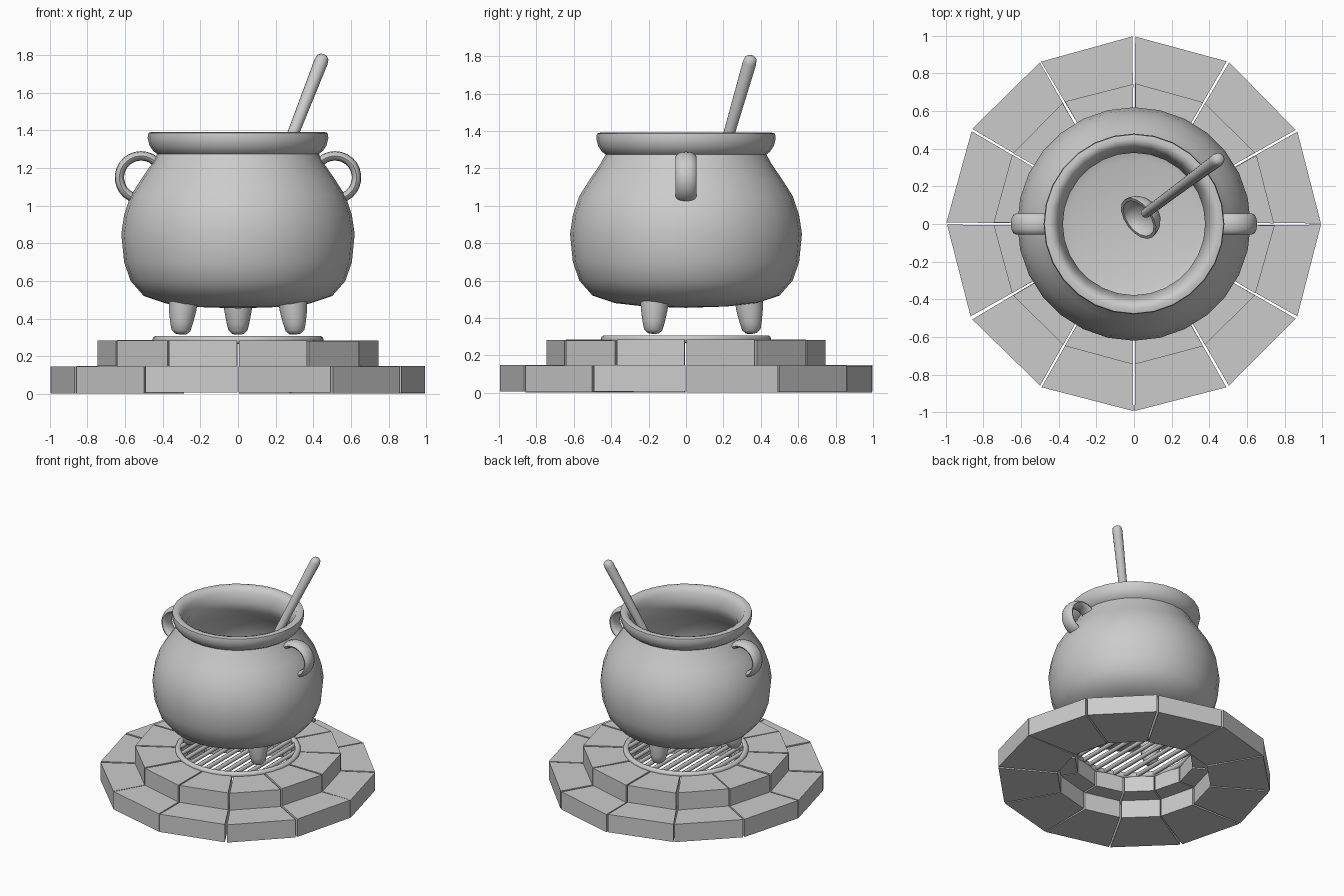
import bpy, bmesh, math, random
from mathutils import Vector, Matrix

if "Cube" in bpy.data.objects:
    bpy.data.objects.remove(bpy.data.objects["Cube"])

random.seed(4)


def finish(name, bm, smooth=40):
    bmesh.ops.remove_doubles(bm, verts=bm.verts, dist=1e-5)
    bmesh.ops.recalc_face_normals(bm, faces=bm.faces)
    me = bpy.data.meshes.new(name)
    bm.to_mesh(me)
    bm.free()
    ob = bpy.data.objects.new(name, me)
    bpy.context.collection.objects.link(ob)
    if smooth:
        bpy.ops.object.select_all(action='DESELECT')
        ob.select_set(True)
        bpy.context.view_layer.objects.active = ob
        bpy.ops.object.shade_smooth_by_angle(angle=math.radians(smooth))
    return ob


def lathe(name, profile, seg, matrix=None, smooth=40):
    """Spin an (r, z) profile about z."""
    bm = bmesh.new()
    vs = [bm.verts.new((r, 0, z)) for r, z in profile]
    es = [bm.edges.new(p) for p in zip(vs, vs[1:])]
    bmesh.ops.spin(bm, geom=vs + es, axis=(0, 0, 1), cent=(0, 0, 0),
                   angle=2 * math.pi, steps=seg, use_duplicate=False)
    if matrix:
        bm.transform(matrix)
    return finish(name, bm, smooth)


def aligned(origin, axis):
    return Matrix.Translation(origin) @ Vector((0, 0, 1)).rotation_difference(axis).to_matrix().to_4x4()


# Stone tiers: twelve slightly uneven wedge blocks each
def stone_tier(name, r_in, r_out, z0, z1):
    for i in range(12):
        bm = bmesh.new()
        gap = 0.006
        corners = []
        for r, k in ((r_in, 0), (r_out, 0), (r_out, 1), (r_in, 1)):
            a = math.radians(30 * (i + k))
            g = gap if k == 0 else -gap
            corners.append(Vector((r * math.cos(a) - g * math.sin(a),
                                   r * math.sin(a) + g * math.cos(a), 0)))
        dz = random.uniform(-0.003, 0.003)
        lo = [bm.verts.new(c + Vector((0, 0, z0 + dz))) for c in corners]
        hi = [bm.verts.new(c + Vector((0, 0, z1 + dz))) for c in corners]
        bm.faces.new(lo[::-1])
        bm.faces.new(hi)
        for j in range(4):
            k = (j + 1) % 4
            bm.faces.new((lo[j], lo[k], hi[k], hi[j]))
        mid = sum(corners, Vector()) / 4
        turn = Matrix.Rotation(math.radians(random.uniform(-0.8, 0.8)), 4, 'Z')
        bm.transform(Matrix.Translation(mid) @ turn @ Matrix.Translation(-mid))
        finish(f"{name}_{i + 1}", bm, 0)


stone_tier("lower_stone", 0.56, 0.995, 0.005, 0.147)
stone_tier("upper_stone", 0.43, 0.745, 0.145, 0.283)

# Fire grate: round rim and parallel bars
bpy.ops.mesh.primitive_torus_add(major_radius=0.433, minor_radius=0.022, major_segments=36,
                                 minor_segments=10, location=(0, 0, 0.287))
bpy.context.object.name = "grate_rim"
bpy.ops.object.shade_smooth()
for i in range(-5, 6):
    x = i * 0.073
    half = math.sqrt(0.433 ** 2 - x * x)
    lathe(f"grate_bar_{i + 6}", [(0, -half), (0.016, -half), (0.016, half), (0, half)], 8,
          aligned(Vector((x, 0, 0.287)), Vector((0, 1, 0))), 50)

# Pot: outer wall, rolled lip and hollow inside
pot = [(0, 0.455), (0.22, 0.462), (0.38, 0.48), (0.5, 0.52), (0.57, 0.6), (0.605, 0.7),
       (0.62, 0.85), (0.605, 0.95), (0.572, 1.05), (0.515, 1.14), (0.46, 1.22), (0.43, 1.275),
       (0.45, 1.29), (0.47, 1.32), (0.48, 1.36), (0.476, 1.387), (0.45, 1.393), (0.422, 1.383),
       (0.405, 1.35), (0.378, 1.28), (0.41, 1.2), (0.465, 1.12), (0.525, 1.03), (0.56, 0.93),
       (0.57, 0.83), (0.55, 0.7), (0.51, 0.61), (0.44, 0.555), (0.34, 0.525), (0, 0.508)]
lathe("pot", pot, 28, smooth=60)

# Three stubby feet
for i in range(3):
    a = math.radians(90 + 120 * i)
    out = Vector((math.cos(a), math.sin(a), 0))
    m = aligned(out * 0.352 + Vector((0, 0, 0.315)), Vector((0, 0, 1)) - out * 0.09)
    lathe(f"foot_{i + 1}", [(0, 0), (0.03, 0.004), (0.05, 0.022), (0.061, 0.065),
                            (0.073, 0.13), (0.078, 0.19), (0, 0.19)], 14, m, 60)

# Side handles: flattened ring arcs
for side, sx in (("left", -1), ("right", 1)):
    bm = bmesh.new()
    rings = []
    for i in range(17):
        a = math.radians(145 - 222 * i / 16)
        ring = []
        for j in range(12):
            t = 2 * math.pi * j / 12
            r = 0.115 + 0.025 * math.cos(t)
            ring.append(bm.verts.new((sx * (0.515 + r * math.cos(a)),
                                      0.055 * math.sin(t), 1.15 + r * math.sin(a))))
        rings.append(ring)
    for p, q in zip(rings, rings[1:]):
        for j in range(12):
            k = (j + 1) % 12
            bm.faces.new((p[j], p[k], q[k], q[j]))
    bm.faces.new(rings[0])
    bm.faces.new(rings[-1])
    finish(f"{side}_handle", bm, 60)

# Spoon handle leaning against the rim
tip = Vector((0.455, 0.35, 1.8))
u = Vector((0.39, 0.29, 1)).normalized()
L = 1.12
lathe("spoon_handle", [(0, -L), (0.026, -L), (0.03, -0.5), (0.037, -0.04),
                       (0.032, -0.012), (0.018, 0), (0, 0)], 14, aligned(tip, u), 60)

# Spoon bowl: hollow half ellipsoid facing away from the handle lean
side = Vector((0, 0, 1)).cross(u).normalized()
n = u.cross(side).normalized()
if n.z < 0:
    n, side = -n, -side
arc = [math.radians(d) for d in range(0, 91, 15)]
bowl = [(math.sin(t), -math.cos(t)) for t in arc]
bowl += [(0.86 * math.sin(t), -0.84 * math.cos(t)) for t in reversed(arc)]
rot = Matrix((side * 0.125, u * 0.16, n * 0.1)).transposed().to_4x4()
center = tip - u * (L + 0.11)
lathe("spoon_bowl", bowl, 16, Matrix.Translation(center) @ rot, 60)
